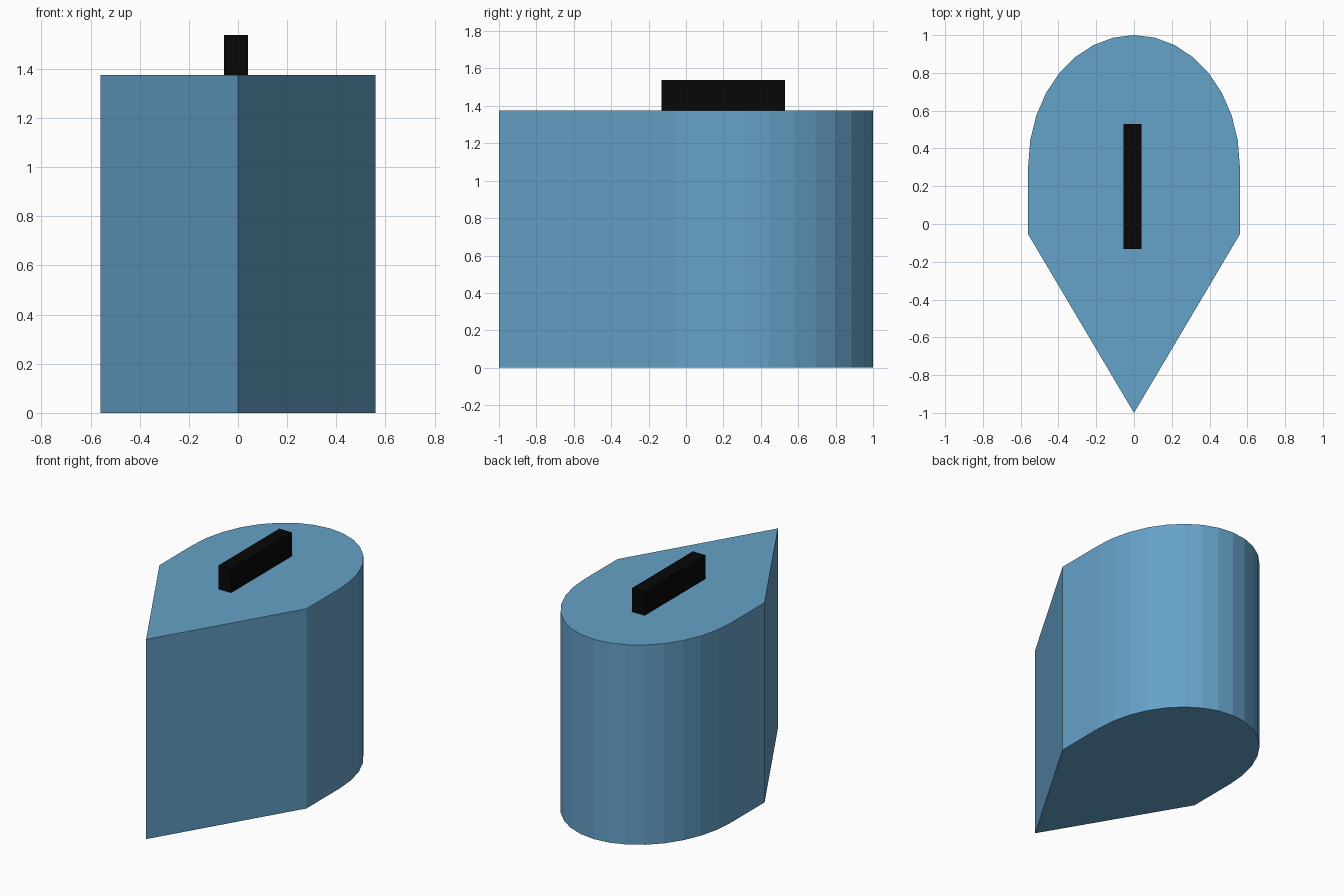
import bpy, bmesh, math

if "Cube" in bpy.data.objects:
    bpy.data.objects.remove(bpy.data.objects["Cube"])


def paint(obj, name, color):
    mat = bpy.data.materials.new(name)
    mat.diffuse_color = color
    mat.use_nodes = True
    mat.node_tree.nodes["Principled BSDF"].inputs["Base Color"].default_value = mat.diffuse_color
    obj.data.materials.append(mat)


def prism(name, outline, z0, z1):
    # Extrude a counter-clockwise outline from z0 up to z1
    bm = bmesh.new()
    base = bm.faces.new([bm.verts.new((x, y, z0)) for x, y in outline])
    top = bmesh.ops.extrude_face_region(bm, geom=[base], use_keep_orig=True)
    verts = [v for v in top["geom"] if isinstance(v, bmesh.types.BMVert)]
    bmesh.ops.translate(bm, verts=verts, vec=(0, 0, z1 - z0))
    bmesh.ops.recalc_face_normals(bm, faces=bm.faces[:])
    mesh = bpy.data.meshes.new(name)
    bm.to_mesh(mesh)
    bm.free()
    obj = bpy.data.objects.new(name, mesh)
    bpy.context.collection.objects.link(obj)
    return obj


# Body: pointed front, straight flanks, half-ellipse back
W, ARC_Y, SEGS = 0.56, 0.31, 16
outline = [(0, -1), (W, -0.055)]
for i in range(SEGS + 1):
    a = math.pi * i / SEGS
    outline.append((W * math.cos(a), ARC_Y + (1 - ARC_Y) * math.sin(a)))
outline.append((-W, -0.055))
body = prism("pointed_body", outline, 0, 1.375)
paint(body, "blue", (0.13, 0.36, 0.58, 1))

# Handle: narrow bar on the top face
handle = prism("top_bar", [(-0.056, -0.132), (0.04, -0.132),
                           (0.04, 0.53), (-0.056, 0.53)], 1.375, 1.538)
paint(handle, "black", (0.002, 0.002, 0.002, 1))
